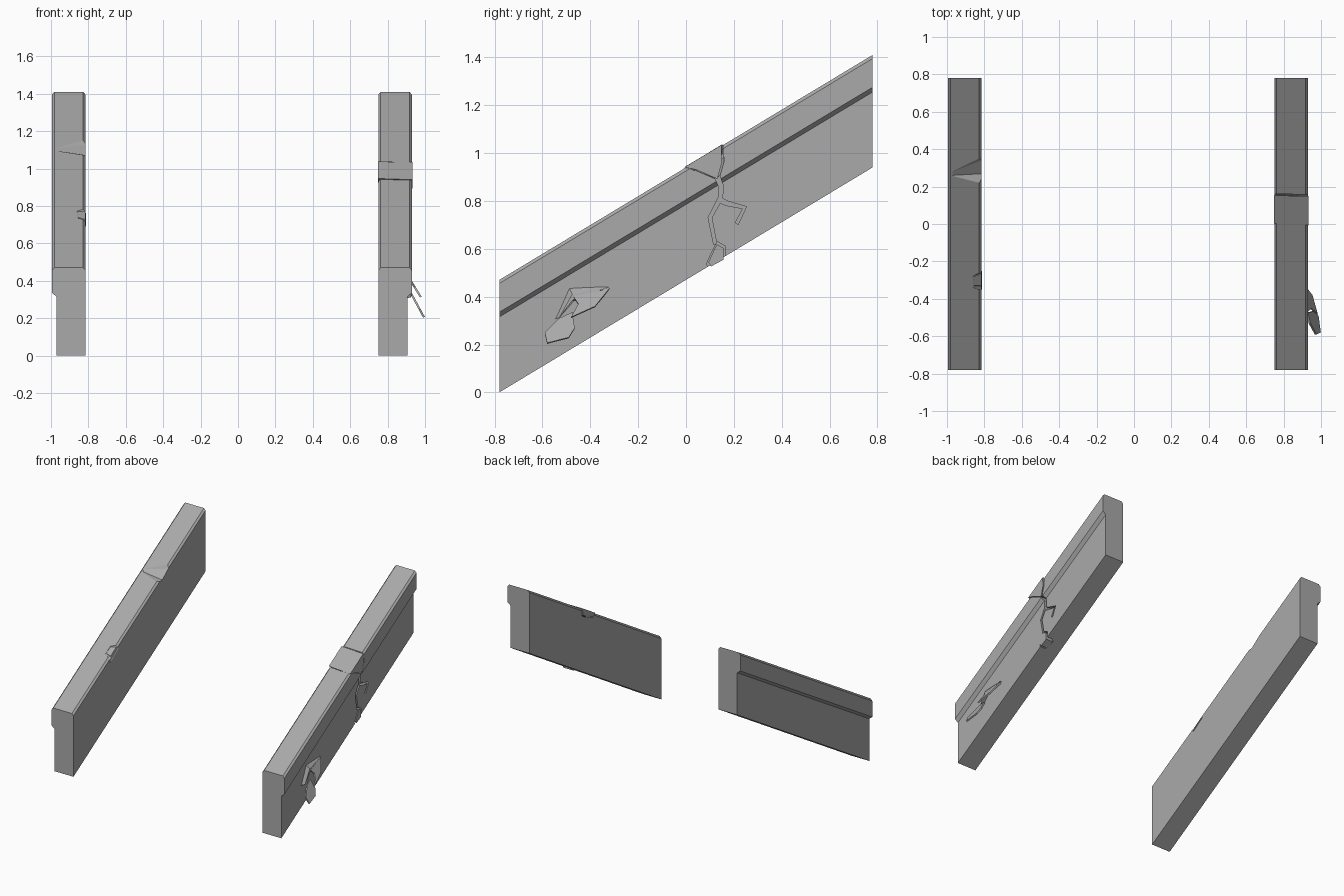
import bpy, bmesh
from mathutils import Vector

if "Cube" in bpy.data.objects:
    bpy.data.objects.remove(bpy.data.objects["Cube"], do_unlink=True)

stone = bpy.data.materials.new("grey stone")
stone.use_nodes = True
GREY = (0.4, 0.4, 0.4, 1)
stone.diffuse_color = GREY
stone.node_tree.nodes["Principled BSDF"].inputs["Base Color"].default_value = GREY

HALF, SLOPE, HEIGHT = 0.78, 0.6026, 0.47


def top(y):
    return HEIGHT + (y + HALF) * SLOPE


def loft(name, loops):
    """Closed solid through matching loops of points."""
    bm = bmesh.new()
    rows = [[bm.verts.new(p) for p in loop] for loop in loops]
    n = len(rows[0])
    for a, b in zip(rows, rows[1:]):
        for i in range(n):
            j = (i + 1) % n
            bm.faces.new((a[i], a[j], b[j], b[i]))
    bm.faces.new(rows[0])
    bm.faces.new(rows[-1])
    bmesh.ops.recalc_face_normals(bm, faces=bm.faces)
    mesh = bpy.data.meshes.new(name)
    bm.to_mesh(mesh)
    bm.free()
    mesh.materials.append(stone)
    ob = bpy.data.objects.new(name, mesh)
    bpy.context.collection.objects.link(ob)
    return ob


def slab(name, outline, x0, x1):
    return loft(name, [[(x, y, z) for y, z in outline] for x in (x0, x1)])


def shrink(outline, k):
    c = sum((Vector(p) for p in outline), Vector((0, 0))) / len(outline)
    return [tuple(c + (Vector(p) - c) * k) for p in outline]


def ribbon(path, width):
    """Outline of a crack that tapers towards its end."""
    pts = [Vector(p) for p in path]
    left, right = [], []
    for i, p in enumerate(pts):
        d = (pts[min(i + 1, len(pts) - 1)] - pts[max(i - 1, 0)]).normalized()
        w = width / 2 * (1 - 0.5 * i / len(pts))
        left.append(p + Vector((-d.y, d.x)) * w)
        right.append(p - Vector((-d.y, d.x)) * w)
    return left + right[::-1]


def carve(target, cutters):
    """Subtract the cutters for good, then drop them."""
    for c in cutters:
        c.hide_render = True
        m = target.modifiers.new("cut", "BOOLEAN")
        m.operation, m.solver, m.object = "DIFFERENCE", "EXACT", c
    bpy.context.view_layer.update()
    dg = bpy.context.evaluated_depsgraph_get()
    mesh = bpy.data.meshes.new_from_object(target.evaluated_get(dg))
    target.modifiers.clear()
    target.data = mesh
    for c in cutters:
        bpy.data.objects.remove(c, do_unlink=True)


# Sloping walls: flat inner face, overhanging cap on the outer face
PROFILE = [(0, 0), (0.155, 0), (0.155, 0.315), (0.18, 0.335), (0.18, 0.455),
           (0.167, HEIGHT), (0.013, HEIGHT), (0, 0.455)]


def wall(name, inner, side):
    return loft(name, [[(inner + side * x, y, z + (y + HALF) * SLOPE) for x, z in PROFILE]
                       for y in (-HALF, HALF)])


left_wall = wall("left_wall", 0.75, 1)
right_wall = wall("right_wall", -0.815, -1)

# Broken block across the left cap, deeper on the outer side
def block(name, x0, x1, k, lift):
    inner = [(0.0, top(0) + lift), (0.155, top(0.155) + lift), (0.15, 0.985), (0.1, 0.955), (0.03, 0.925)]
    outer = [(-0.01, top(-0.01) + lift), (0.15, top(0.15) + lift), (0.152, 0.96), (0.132, 0.89), (0.04, 0.93)]
    return loft(name, [[(x, y, z) for y, z in shrink(o, k)]
                       for x, o in ((x0, inner), (x1, outer))])


# Loose wedge at the foot of the crack
WEDGE = [(0.13, 0.63), (0.165, 0.61), (0.165, 0.55), (0.10, 0.515), (0.085, 0.535), (0.11, 0.59)]

# Cracks on the outer face of the left wall
CRACKS = [
    [(0.131, 0.90), (0.147, 0.86), (0.143, 0.81), (0.10, 0.73), (0.122, 0.62)],
    [(0.14, 0.805), (0.17, 0.79), (0.245, 0.772), (0.212, 0.705)],
]
cutters = [slab("crack_cutter", ribbon(p, 0.022), 0.875, 1) for p in CRACKS]
cutters.append(block("block_cutter", 0.74, 0.94, 1.1, 0.02))
cutters.append(slab("wedge_cutter", WEDGE, 0.86, 1))
carve(left_wall, cutters)
block("loose_cap_block", 0.749, 0.933, 0.97, 0.006)
slab("loose_wedge", shrink(WEDGE, 0.8), 0.85, 0.909)

# Dent and chipped edge on the right wall
DENT = {-0.79: [(0.2, 0.006), (0.27, -0.035), (0.35, -0.02), (0.39, 0.02)],
        -0.97: [(0.25, 0.004), (0.26, -0.002), (0.28, -0.001), (0.29, 0.01)]}
CHIP = {-0.79: [(-0.36, 0.02), (-0.36, -0.03), (-0.25, -0.02), (-0.25, 0.02)],
        -0.86: [(-0.35, 0.02), (-0.34, -0.003), (-0.28, -0.003), (-0.27, 0.02)]}


def edge_piece(name, rows, k=1, shift=0):
    return loft(name, [[(x + shift, y, top(y) + dz * k) for y, dz in row] for x, row in rows.items()])


carve(right_wall, [edge_piece("dent_cutter", DENT), edge_piece("chip_cutter", CHIP)])
loft("edge_flake", [[(-0.812, -0.35, top(-0.35) - 0.04), (-0.812, -0.25, top(-0.25) - 0.03),
                     (-0.822, -0.27, top(-0.27) - 0.008), (-0.822, -0.33, top(-0.33) - 0.012)],
                    [(-0.84, -0.34, top(-0.34) - 0.04), (-0.84, -0.26, top(-0.26) - 0.03),
                     (-0.855, -0.28, top(-0.28) - 0.002), (-0.855, -0.33, top(-0.33) - 0.002)]])


# Flakes peeling off the outer face of the left wall
def flake(name, outline, z_root, x_root, lean):
    front = [(x_root + (z_root - z) * lean, y, z) for y, z in outline]
    loft(name, [front, [(x - 0.01, y, z - 0.004) for x, y, z in front]])


flake("lower_flake", [(-0.58, 0.207), (-0.59, 0.25), (-0.53, 0.31), (-0.475, 0.335),
                      (-0.465, 0.27), (-0.49, 0.23)], 0.335, 0.93, 0.54)
flake("upper_flake", [(-0.32, 0.435), (-0.47, 0.40), (-0.45, 0.37), (-0.48, 0.315),
                      (-0.38, 0.36)], 0.435, 0.908, 0.62)

# Swollen stone that carries the flakes
loft("flake_root", [[(0.9, -0.55, 0.305), (0.9, -0.49, 0.44), (0.9, -0.31, 0.445), (0.9, -0.47, 0.38)],
                    [(0.926, -0.53, 0.312), (0.926, -0.475, 0.41), (0.91, -0.33, 0.437), (0.93, -0.475, 0.385)]])
